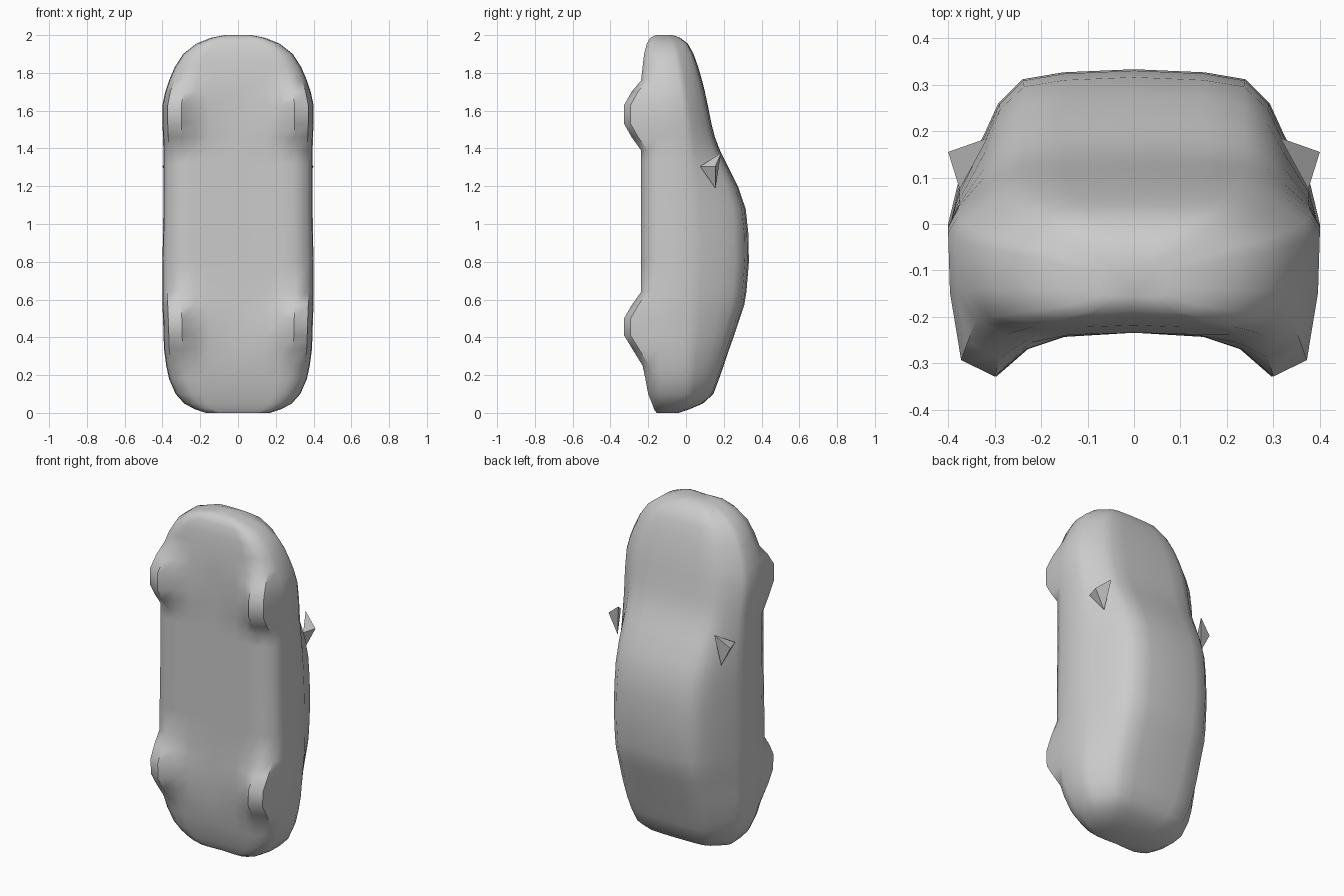
import bpy, bmesh

grey = bpy.data.materials.new("plain_grey")
grey.diffuse_color = (0.6, 0.6, 0.6, 1)

# Stations along the car: z, half width, belly y, roof y, wheel bulge
STATIONS = [
    (0.00, 0.17, -0.155, -0.04, 0), (0.02, 0.23, -0.17, 0.02, 0),
    (0.05, 0.285, -0.18, 0.09, 0), (0.10, 0.33, -0.20, 0.145, 0),
    (0.18, 0.365, -0.215, 0.175, 0), (0.25, 0.38, -0.23, 0.20, 0),
    (0.34, 0.392, -0.235, 0.23, 0.05), (0.41, 0.394, -0.238, 0.255, 0.09),
    (0.50, 0.397, -0.238, 0.285, 0.09), (0.57, 0.40, -0.238, 0.308, 0.05),
    (0.64, 0.40, -0.238, 0.32, 0), (0.80, 0.40, -0.238, 0.333, 0),
    (0.95, 0.397, -0.238, 0.33, 0), (1.08, 0.395, -0.238, 0.316, 0),
    (1.20, 0.395, -0.238, 0.275, 0), (1.32, 0.395, -0.238, 0.215, 0),
    (1.39, 0.395, -0.238, 0.18, 0), (1.46, 0.397, -0.238, 0.153, 0.05),
    (1.53, 0.40, -0.238, 0.135, 0.09), (1.63, 0.40, -0.238, 0.115, 0.09),
    (1.70, 0.385, -0.238, 0.10, 0.05), (1.76, 0.365, -0.238, 0.085, 0),
    (1.83, 0.335, -0.23, 0.065, 0), (1.90, 0.29, -0.222, 0.04, 0),
    (1.955, 0.22, -0.207, 0.01, 0), (1.985, 0.145, -0.19, -0.03, 0),
    (2.00, 0.07, -0.16, -0.07, 0),
]


def half_section(h, belly, roof, bulge):
    """Right half of a cross-section, from belly centre to roof centre."""
    tall = roof - belly
    low = belly + min(0.09, 0.3 * tall)
    waist = min(0.0, belly + 0.62 * tall)
    pts = [(0, belly + 0.004), (0.38, belly - 0.005 * bulge / 0.09),
           (0.58, belly - 0.35 * bulge), (0.75, belly - bulge),
           (0.93, belly + 0.1 * tall - bulge if tall < 0.35 else belly + 0.035 - bulge),
           (0.99, low), (1.0, waist)]
    for fx, fy in [(0.95, 0.25), (0.81, 0.57), (0.73, 0.78),
                   (0.60, 0.935), (0.38, 0.98), (0, 1)]:
        pts.append((fx, waist + fy * (roof - waist)))
    return [(fx * h, y) for fx, y in pts]


def finish(name, bm):
    bmesh.ops.recalc_face_normals(bm, faces=bm.faces[:])
    mesh = bpy.data.meshes.new(name)
    bm.to_mesh(mesh)
    bm.free()
    mesh.materials.append(grey)
    obj = bpy.data.objects.new(name, mesh)
    bpy.context.collection.objects.link(obj)
    return obj


# Car body lofted through the stations, wheel bulges included
bm = bmesh.new()
rings = []
for z, h, belly, roof, bulge in STATIONS:
    half = half_section(h, belly, roof, bulge)
    outline = half + [(-x, y) for x, y in half[-2:0:-1]]
    rings.append([bm.verts.new((x, y, z)) for x, y in outline])
for a, b in zip(rings, rings[1:]):
    for i in range(len(a)):
        j = (i + 1) % len(a)
        bm.faces.new((a[i], a[j], b[j], b[i]))
bm.faces.new(rings[0])
bm.faces.new(rings[-1])
body = finish("car_body", bm)
bpy.context.view_layer.objects.active = body
body.select_set(True)
bpy.ops.object.shade_smooth_by_angle(angle=0.75)

# Pointed wing mirrors
for side, name in ((1, "right_mirror"), (-1, "left_mirror")):
    bm = bmesh.new()
    pts = [(0.40, 0.155, 1.305), (0.315, 0.185, 1.375),
           (0.375, 0.075, 1.305), (0.34, 0.155, 1.19)]
    v = [bm.verts.new((side * x, y, z)) for x, y, z in pts]
    for tri in ((0, 1, 2), (0, 2, 3), (0, 3, 1), (1, 3, 2)):
        bm.faces.new([v[i] for i in tri])
    finish(name, bm)
